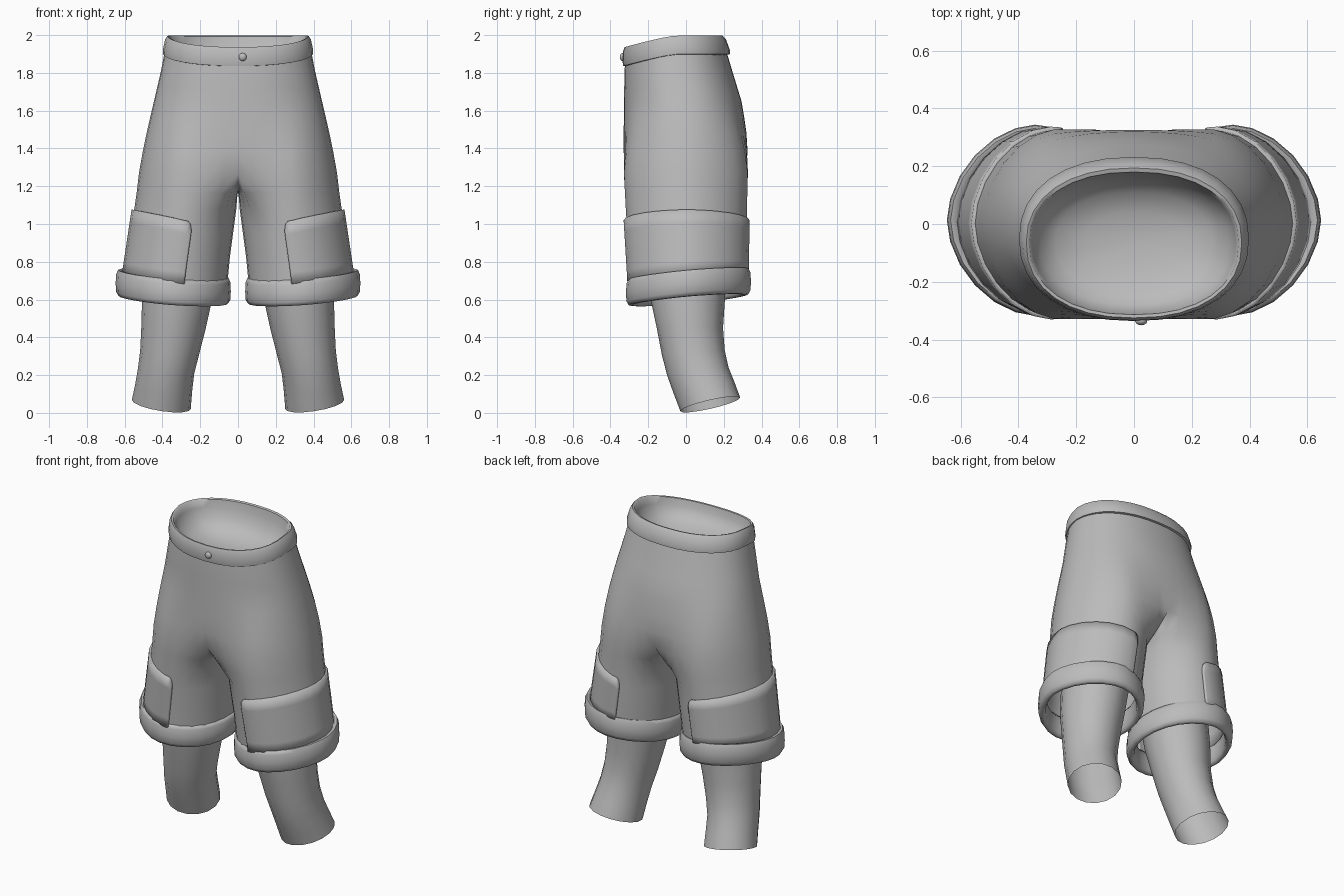
import bpy, bmesh, math
from mathutils import Vector

if "Cube" in bpy.data.objects:
    bpy.data.objects.remove(bpy.data.objects["Cube"])

mat = bpy.data.materials.new("grey cloth")
mat.diffuse_color = (0.5, 0.5, 0.5, 1)
mat.use_nodes = True
mat.node_tree.nodes["Principled BSDF"].inputs["Base Color"].default_value = mat.diffuse_color


def finish(name, bm, mirror=False, angle=40, normals=True):
    bmesh.ops.remove_doubles(bm, verts=bm.verts, dist=1e-5)
    if normals:
        bmesh.ops.recalc_face_normals(bm, faces=bm.faces)
    me = bpy.data.meshes.new(name)
    bm.to_mesh(me)
    bm.free()
    me.materials.append(mat)
    me.shade_smooth()
    me.set_sharp_from_angle(angle=math.radians(angle))
    ob = bpy.data.objects.new(name, me)
    bpy.context.collection.objects.link(ob)
    if mirror:
        m = ob.modifiers.new("mirror", 'MIRROR')
        m.use_clip = True
        m.merge_threshold = 0.002
    return ob


def table(rows, z):
    """Linear lookup in rows of (z, values...), z descending."""
    for a, b in zip(rows, rows[1:]):
        if z >= b[0]:
            t = min(1, (a[0] - z) / (a[0] - b[0]))
            return [p + (q - p) * t for p, q in zip(a[1:], b[1:])]
    return rows[-1][1:]


def loft(bm, rings, closed=True):
    """Skin consecutive rings of points; returns the vertex rings."""
    vr = [[bm.verts.new(p) for p in r] for r in rings]
    for a, b in zip(vr, vr[1:]):
        n = len(a)
        for i in range(n if closed else n - 1):
            j = (i + 1) % n
            bm.faces.new((a[i], a[j], b[j], b[i]))
    return vr


def cap(bm, ring, dz):
    c = sum((v.co for v in ring), Vector()) / len(ring)
    mid = bm.verts.new(c + Vector((0, 0, dz)))
    for i, v in enumerate(ring):
        bm.faces.new((v, ring[(i + 1) % len(ring)], mid))


def spow(v, e):
    return math.copysign(abs(v) ** e, v)


def oval(a, cx, cy, rx, ry):
    """Point on an ellipse whose outer half is slightly pointed."""
    e = 2 / 1.8 if math.cos(a) > 0 else 1
    return cx + rx * spow(math.cos(a), e), cy + ry * spow(math.sin(a), e)


def waist_top(y):
    return 1.997 - 0.062 * max(0, (-0.06 - y) / 0.27) ** 1.2


def cuff_top(x, y):
    return 0.732 + 0.09 * y + 0.07 * (x - 0.33)


# Half width, front y, back y of the hips
HIPS = [(1.9, .385, -.322, .210), (1.8, .410, -.326, .248), (1.65, .445, -.328, .294),
        (1.5, .480, -.330, .319), (1.35, .511, -.330, .328), (1.2, .536, -.328, .328)]
# Centre x, centre y, radius x, radius y of a trouser leg
LEG = [(1.2, .267, 0, .269, .327), (1.08, .279, .002, .270, .322),
       (.72, .330, .010, .273, .308), (.6, .338, .012, .273, .304)]
ARC, INNER, SPREAD = 21, 5, 142


def hip_pt(i, z):
    w, f, b = table(HIPS, z)
    a = math.pi * (i / (ARC - 1) - .5)
    n = 2 / 2.2
    x = w * spow(math.cos(a), n) if 0 < i < ARC - 1 else 0
    y = (f + b) / 2 + (b - f) / 2 * spow(math.sin(a), n)
    # lower down, turn into two half ovals joined by flat panels
    deg = -SPREAD + 2 * SPREAD * i / (ARC - 1)
    if abs(deg) > 90:
        lx, ly = w / 2 * (SPREAD - abs(deg)) / (SPREAD - 90), (b if deg > 0 else f)
    else:
        lx, ly = oval(math.radians(deg), w / 2, (f + b) / 2, w / 2, (b - f) / 2)
    k = max(0, min(1, (1.65 - z) / .35))
    return Vector((x + (lx - x) * k, y + (ly - y) * k, z))


def leg_pt(deg, z, off=0):
    cx, cy, rx, ry = table(LEG, z)
    return Vector((*oval(math.radians(deg), cx, cy, rx + off, ry + off), z))


def leg_ring(z):
    ang = [-SPREAD + 2 * SPREAD * i / (ARC - 1) for i in range(ARC)]
    gap = (360 - 2 * SPREAD) / (INNER + 1)
    ang += [SPREAD + gap * (k + 1) for k in range(INNER)]
    return [leg_pt(a, z) for a in ang]


# Shorts: open half rings over the hips, then closed rings down the leg
bm = bmesh.new()
hips = []
for z in (1.9, 1.8, 1.72, 1.65, 1.57, 1.48, 1.38, 1.27):
    ring = [hip_pt(i, z) for i in range(ARC)]
    if z == 1.9:
        for p in ring:
            p.z = waist_top(p.y) - 0.07
    if z == 1.27:
        for i, s in ((0, .94), (1, .97), (ARC - 2, .97), (ARC - 1, .94)):
            ring[i].y *= s
    hips.append(ring)
loft(bm, hips, closed=False)
saddle = []
for k in range(INNER):
    t = (k + 1) / (INNER + 1)
    saddle.append(Vector((0, hips[-1][-1].y * (1 - t) + hips[-1][0].y * t,
                          1.27 - 0.1 * math.sin(math.pi * t) ** .6)))
crotch = hips[-1] + saddle
low = leg_ring(1.08)
legs = [crotch]
legs.append([Vector((p.x * .5 + q.x * .5, p.y * .5 + q.y * .5, min(p.z - .03, 1.165)))
             for p, q in zip(crotch, low)])
for z in (1.08, .95, .83):
    legs.append(leg_ring(z))
hem = leg_ring(.7)
for p in hem:
    p.z = cuff_top(p.x, p.y) - 0.05
legs.append(hem)
loft(bm, legs)
finish("shorts", bm, mirror=True, angle=70)


# Waistband flowing into a smooth bowl-shaped lining
def waist_ring(w, f, b, dz, flat=0):
    pts = []
    for i in range(32):
        a = 2 * math.pi * i / 32
        e = 2 / 2.25
        y = (f + b) / 2 + (b - f) / 2 * spow(math.sin(a), e)
        z = waist_top(y) * (1 - flat) + 1.975 * flat
        pts.append(Vector((w * spow(math.cos(a), e), y, z + dz)))
    return pts


bm = bmesh.new()
band = [(.378, -.315, .205, -.104), (.397, -.332, .232, -.098), (.398, -.336, .232, -.075),
        (.386, -.334, .212, -.02), (.373, -.325, .194, 0), (.362, -.314, .18, -.004),
        (.352, -.304, .172, -.05), (.325, -.28, .15, -.105, .3),
        (.27, -.235, .11, -.145, .7), (.17, -.16, .04, -.17, 1)]
vr = loft(bm, [waist_ring(*b) for b in band])
cap(bm, vr[-1], -.012)
finish("waistband", bm, angle=62, normals=False)

# Button
bm = bmesh.new()
bmesh.ops.create_uvsphere(bm, u_segments=12, v_segments=8, radius=.021)
for v in bm.verts:
    v.co = Vector((v.co.x + .025, v.co.y * .7 - .336, v.co.z + 1.884))
finish("button", bm)

# Rolled cuffs
bm = bmesh.new()
rings = []
for off, dz in [(-.05, -.03), (-.03, 0), (-.01, .002), (.0, -.02), (.003, -.07),
                (0, -.115), (-.012, -.135), (-.03, -.137), (-.042, -.12), (-.05, -.03)]:
    ring = []
    for i in range(24):
        x, y = oval(2 * math.pi * i / 24, .343, .013, .302 + off, .328 + off)
        ring.append(Vector((x, y, cuff_top(x, y) + dz)))
    rings.append(ring)
loft(bm, rings)
finish("cuff", bm, mirror=True, angle=70)

# Wrapped side pockets with rounded upper corners
bm = bmesh.new()
A = 100
angles = [-A, -A + 2, -A + 5] + [-90 + 15 * k for k in range(13)] + [A - 5, A - 2, A]
drop = {0: .055, 1: .02, 2: .004}
cols = []
for i, a in enumerate(angles):
    edge = min(i, len(angles) - 1 - i)
    top = 1.02 + .055 * max(0, math.cos(math.radians(a))) - drop.get(edge, 0)
    foot = leg_pt(a, .7)
    bottom = cuff_top(foot.x, foot.y) - .022
    cols.append([leg_pt(a, top + (bottom - top) * k / 5, .003) for k in range(6)])
loft(bm, cols, closed=False)
pocket = finish("side_pocket", bm, mirror=True)
s = pocket.modifiers.new("thickness", 'SOLIDIFY')
s.thickness, s.offset = .022, 0

# Lower legs, open at the foot: z, inner x, outer x, front y, back y
SHIN = [(1.0, .09, .46, -.21, .21), (.8, .10, .49, -.205, .212), (.6, .137, .508, -.187, .206),
        (.45, .170, .512, -.155, .196), (.32, .205, .518, -.128, .205), (.22, .232, .53, -.10, .225),
        (.13, .243, .545, -.065, .258), (.045, .25, .562, -.03, .287)]
bm = bmesh.new()
rings = []
for z, x0, x1, y0, y1 in SHIN:
    tilt = max(0, min(1, (.45 - z) / .4))
    ring = []
    for i in range(16):
        a = 2 * math.pi * i / 16
        dx, dy = (x1 - x0) / 2 * math.cos(a), (y1 - y0) / 2 * math.sin(a)
        ring.append(Vector(((x0 + x1) / 2 + dx, (y0 + y1) / 2 + dy,
                            z + tilt * (.225 * dy + .15 * dx))))
    rings.append(ring)
vr = loft(bm, rings)
cap(bm, vr[0], 0)
finish("lower_leg", bm, mirror=True, angle=70)
